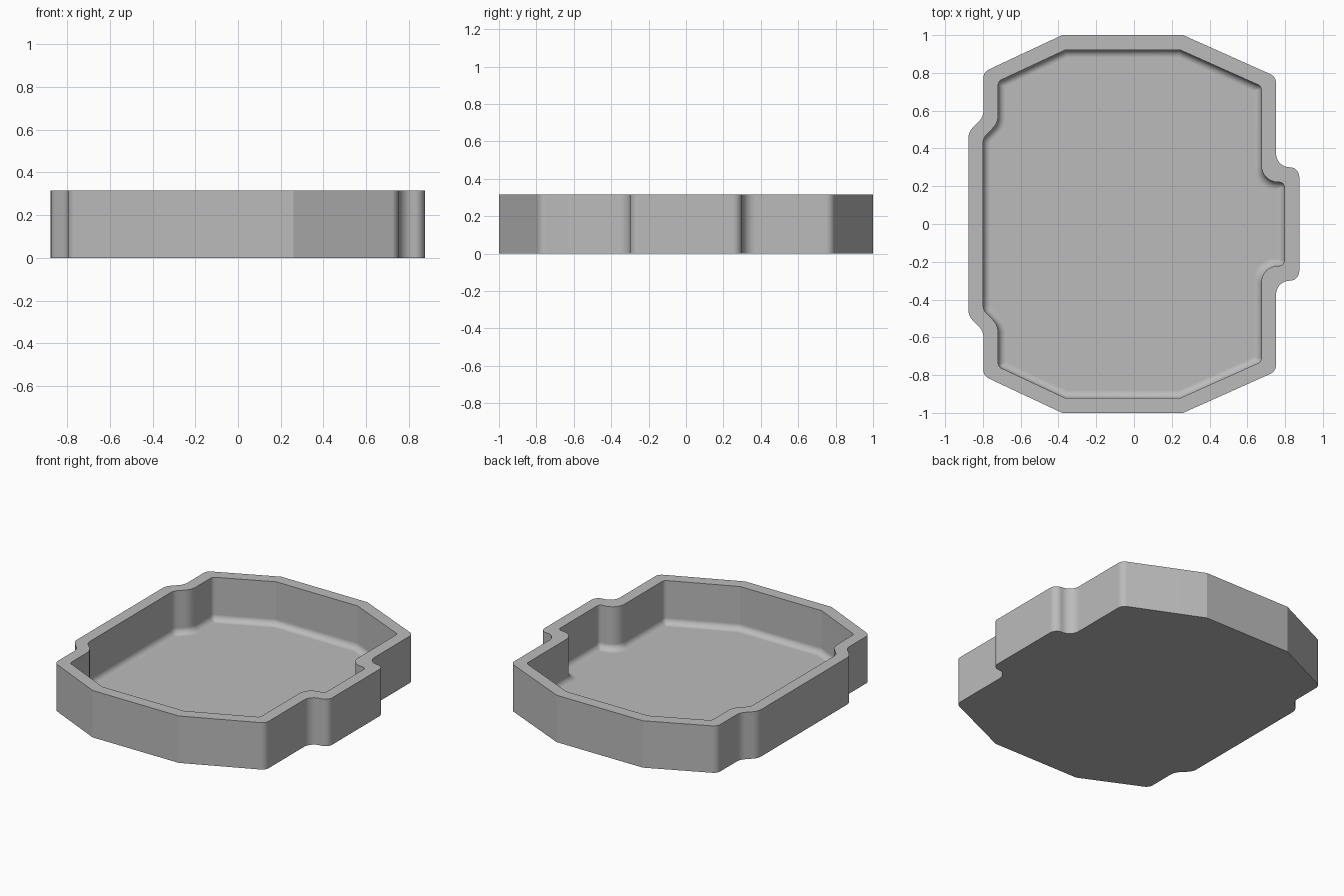
import bpy, bmesh, math
from mathutils import Vector

cube = bpy.data.objects.get("Cube")
if cube:
    bpy.data.objects.remove(cube, do_unlink=True)

HEIGHT, WALL, FLOOR, COVE = 0.315, 0.078, 0.025, 0.04
ARC_STEPS, COVE_STEPS = 8, 6

# Back half of the outline, from +x round to -x: x, y, outer radius, inner radius
half = [(0.875, 0.30, 0.05, 0.03), (0.752, 0.30, 0.073, 0.088),
        (0.752, 0.78, 0.05, 0.03), (0.26, 1.0, 0, 0),
        (-0.38, 1.0, 0, 0), (-0.797, 0.805, 0.05, 0.03),
        (-0.797, 0.568, 0.08, 0.10), (-0.877, 0.486, 0.08, 0.06)]
corners = half + [(x, -y, ro, ri) for x, y, ro, ri in reversed(half)]


def outline(inset, inner, z):
    """Rounded outline moved inward, with the same point count at any inset."""
    pts = [Vector(c[:2]) for c in corners]
    grow = max(0, inset - WALL)
    loop = []
    for i, p in enumerate(pts):
        d1 = (p - pts[i - 1]).normalized()
        d2 = (pts[(i + 1) % len(pts)] - p).normalized()
        n1, n2 = Vector((-d1.y, d1.x)), Vector((-d2.y, d2.x))
        q = p + (n1 + n2) * inset / (1 + n1.dot(n2))
        r = corners[i][3 if inner else 2]
        if r == 0:
            loop.append((q.x, q.y, z))
            continue
        # Convex corners tighten as the outline shrinks, hollow ones widen
        turn = math.atan2(d1.cross(d2), d1.dot(d2))
        side = math.copysign(1, turn)
        r = max(0.005, r - grow) if side > 0 else r + grow * 0.5
        centre = q - d1 * r * math.tan(abs(turn) / 2) + n1 * side * r
        for k in range(ARC_STEPS + 1):
            a = turn * k / ARC_STEPS
            arm = -n1 * side * r
            loop.append((centre.x + arm.x * math.cos(a) - arm.y * math.sin(a),
                         centre.y + arm.x * math.sin(a) + arm.y * math.cos(a), z))
    return loop


# Outer wall, rim, inner wall and rounded cove down to the floor
loops = [outline(0, False, 0), outline(0, False, HEIGHT), outline(WALL, True, HEIGHT)]
for k in range(COVE_STEPS + 1):
    a = math.pi / 2 * k / COVE_STEPS
    loops.append(outline(WALL + COVE * (1 - math.cos(a)), True,
                         FLOOR + COVE * (1 - math.sin(a))))

bm = bmesh.new()
rings = [[bm.verts.new(co) for co in loop] for loop in loops]
for low, high in zip(rings, rings[1:]):
    for i in range(len(low)):
        j = (i + 1) % len(low)
        bm.faces.new((low[i], low[j], high[j], high[i]))
bm.faces.new(list(reversed(rings[0])))
bm.faces.new(rings[-1])

mesh = bpy.data.meshes.new("tray")
bm.to_mesh(mesh)
bm.free()
tray = bpy.data.objects.new("tray", mesh)
bpy.context.collection.objects.link(tray)

# Plain grey
grey = bpy.data.materials.new("grey")
grey.use_nodes = True
colour = (0.5, 0.5, 0.5, 1)
grey.diffuse_color = colour
grey.node_tree.nodes["Principled BSDF"].inputs["Base Color"].default_value = colour
mesh.materials.append(grey)

# Smooth roundings, crisp outline corners and rim
bpy.ops.object.select_all(action='DESELECT')
tray.select_set(True)
bpy.context.view_layer.objects.active = tray
bpy.ops.object.shade_smooth_by_angle(angle=math.radians(20))
weighted = tray.modifiers.new("flat_walls", 'WEIGHTED_NORMAL')
weighted.keep_sharp = True
